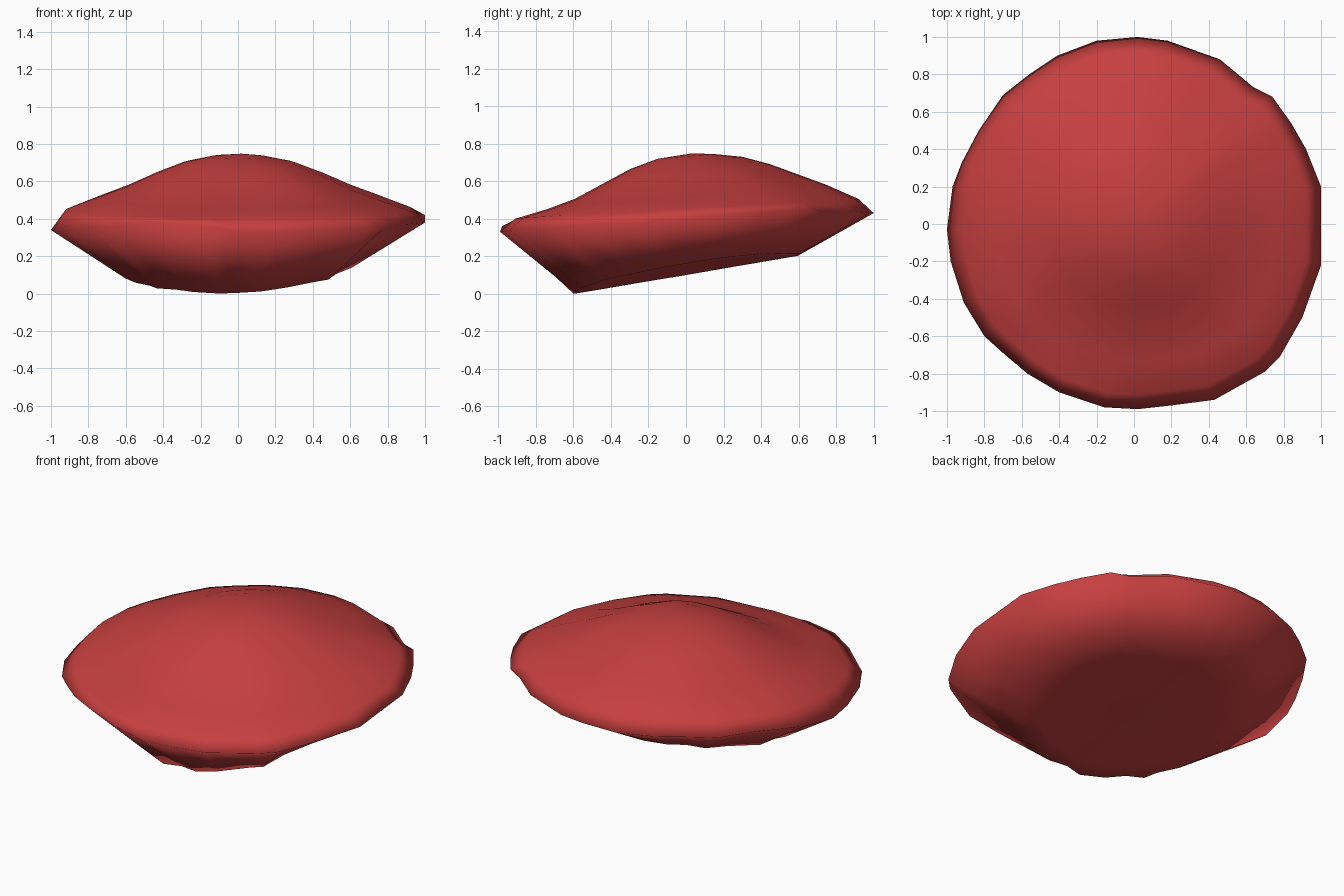
import bpy, bmesh, math

if "Cube" in bpy.data.objects:
    bpy.data.objects.remove(bpy.data.objects["Cube"])

# Rim of the cushion, anticlockwise from the right: x, y, z
RIM = [(1, .2, .42), (.92, .4, .43), (.84, .54, .44), (.74, .68, .45), (.64, .73, .44),
       (.46, .88, .44), (.18, .98, .43), (.02, 1, .43), (-.2, .98, .42), (-.41, .9, .42),
       (-.56, .8, .42), (-.7, .69, .41), (-.83, .5, .41), (-.92, .33, .39), (-.97, .2, .37),
       (-1, -.03, .34), (-.98, -.2, .35), (-.91, -.42, .36), (-.8, -.6, .36), (-.7, -.69, .36),
       (-.57, -.8, .37), (-.4, -.9, .38), (-.16, -.98, .36), (.02, -.99, .33), (.2, -.97, .33),
       (.43, -.94, .34), (.7, -.79, .35), (.78, -.71, .35), (.9, -.5, .37), (1, -.22, .38)]
# Top profile: radius, height at the front, height at the back
TOP = [(.15, .72, .745), (.3, .665, .73), (.45, .585, .69), (.6, .505, .635),
       (.75, .45, .58), (.92, .40, .505)]
EDGE = .6  # radius of the underside pad


def pad(x, y):
    return .101 + .05 * x + .05 * abs(x) + .17 * y


bm = bmesh.new()
rings = []
for r, front, back in TOP:
    ring = []
    for x, y, z in RIM:
        w = (1 - y / math.hypot(x, y)) / 2
        ring.append(bm.verts.new((x * r, y * r, front * w + back * (1 - w))))
    rings.append(ring)
rings.append([bm.verts.new(p) for p in RIM])

# Tilted pad on the underside: the wall drops straight to its pleated edge
for r in (EDGE, .5, .25):
    ring = []
    for i, (x, y, z) in enumerate(RIM):
        s = r + (.02 * math.sin(i * 2.4) if r == EDGE else 0)
        ring.append(bm.verts.new((x * s, y * s, max(0, pad(x * s, y * s)))))
    rings.append(ring)

# Skin the rings and close the top and the underside
n = len(RIM)
for a, b in zip(rings, rings[1:]):
    for i in range(n):
        j = (i + 1) % n
        bm.faces.new((a[i], b[i], b[j], a[j]))
top = bm.verts.new((.02, .03, .748))
base = bm.verts.new((0, 0, .1))
for i in range(n):
    j = (i + 1) % n
    bm.faces.new((top, rings[0][i], rings[0][j]))
    bm.faces.new((base, rings[-1][j], rings[-1][i]))
bmesh.ops.recalc_face_normals(bm, faces=bm.faces)
for f in bm.faces:
    f.smooth = True

mesh = bpy.data.meshes.new("cushion")
bm.to_mesh(mesh)
bm.free()
cushion = bpy.data.objects.new("cushion", mesh)
bpy.context.collection.objects.link(cushion)

# Red cloth
mat = bpy.data.materials.new("red_cloth")
mat.diffuse_color = (.57, .05, .05, 1)
mat.use_nodes = True
mat.node_tree.nodes["Principled BSDF"].inputs["Base Color"].default_value = mat.diffuse_color
mesh.materials.append(mat)
